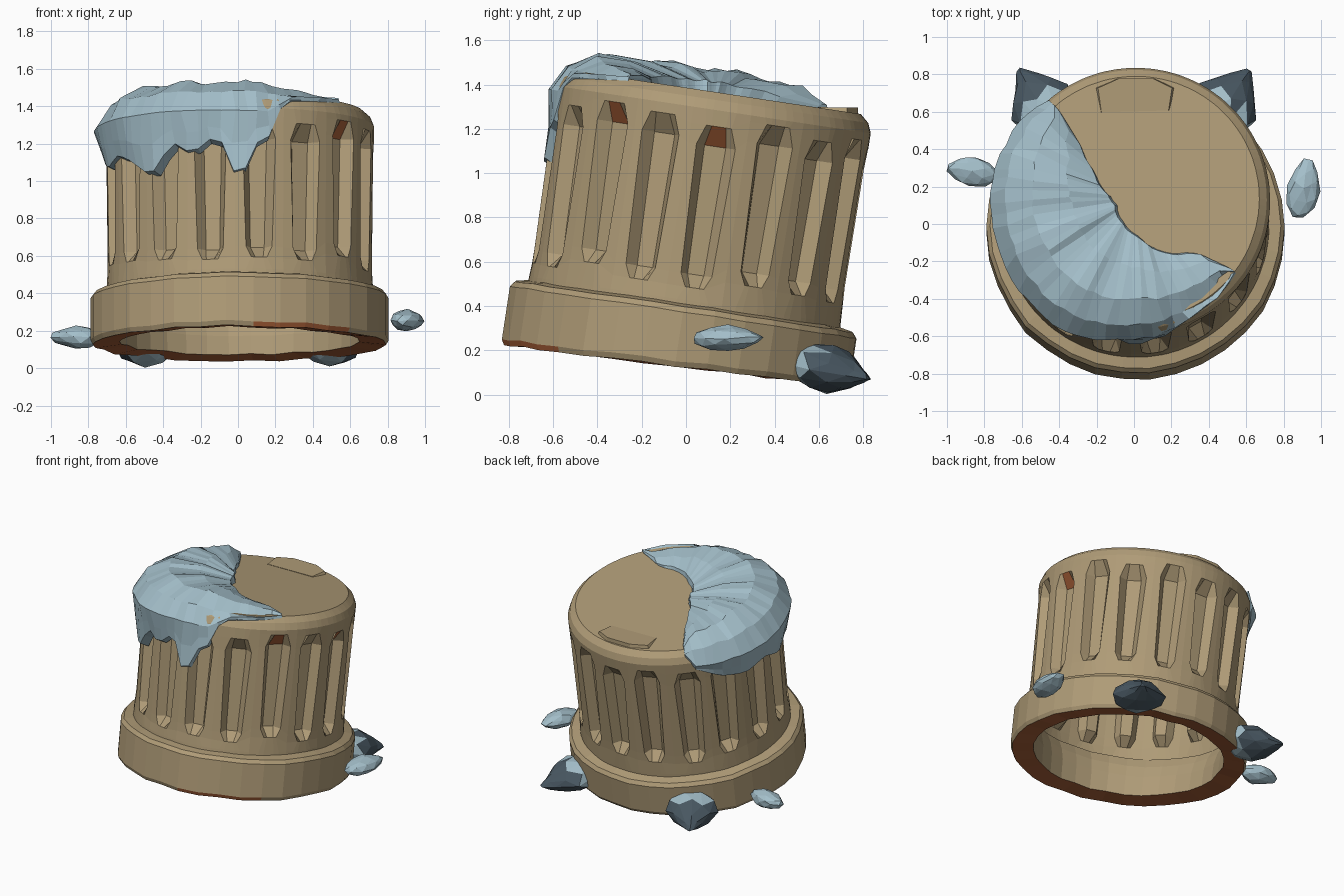
import bpy, bmesh, math, random
from mathutils import Matrix, Vector

if "Cube" in bpy.data.objects:
    bpy.data.objects.remove(bpy.data.objects["Cube"])

random.seed(4)
TILT = Matrix.Translation((0.01, -0.05, 0.13)) @ Matrix.Rotation(math.radians(-8.6), 4, 'X')


def mat(name, rgb):
    m = bpy.data.materials.new(name)
    m.diffuse_color = (*rgb, 1)
    m.use_nodes = True
    m.node_tree.nodes["Principled BSDF"].inputs["Base Color"].default_value = m.diffuse_color
    return m


TAN = mat("tan stone", (0.43, 0.33, 0.185))
RUST = mat("rust brown", (0.42, 0.125, 0.043))
BLUE = mat("pale blue", (0.37, 0.52, 0.59))
DARK = mat("dark slate", (0.065, 0.095, 0.12))


def finish(name, bm, mats, matrix=TILT, fix=True):
    if fix:
        bmesh.ops.recalc_face_normals(bm, faces=bm.faces)
    me = bpy.data.meshes.new(name)
    bm.to_mesh(me)
    bm.free()
    for m in mats:
        me.materials.append(m)
    ob = bpy.data.objects.new(name, me)
    ob.matrix_world = matrix
    bpy.context.collection.objects.link(ob)
    return ob


def skin(bm, rows, closed=True):
    """Bridge equal-length rows of points with quads; returns faces per row."""
    vs = [[bm.verts.new(p) for p in r] for r in rows]
    out = []
    for a, b in zip(vs, vs[1:]):
        n = len(a)
        out.append([bm.faces.new((a[i], a[(i + 1) % n], b[(i + 1) % n], b[i]))
                    for i in range(n if closed else n - 1)])
    return vs, out


def polar(a, r, z):
    return Vector((r * math.cos(a), r * math.sin(a), z))


def jit(s):
    return random.uniform(-s, s)


def table(t, x):
    for (x0, y0), (x1, y1) in zip(t, t[1:]):
        if x <= x1:
            return y0 + (y1 - y0) * (x - x0) / (x1 - x0)
    return t[-1][1]


# Fluted drum: five columns per flute, the middle two sunk into a groove
N, STEP = 17, math.tau / 17
variation = [(jit(0.03), jit(0.03), jit(0.012)) for _ in range(N)]
# height, radius, edge half-angle, floor half-angle, groove depth
PROFILE = [(0.22, 0.715, .10, .05, 0), (0.30, 0.712, .10, .05, 0), (0.38, 0.708, .06, .03, 0),
           (0.44, 0.707, .10, .058, .065), (1.03, 0.714, .125, .075, .065),
           (1.12, 0.717, .08, .045, 0), (1.17, 0.718, .10, .05, 0),
           (1.215, 0.70, .10, .05, 0), (1.25, 0.66, .10, .05, 0)]
rows = []
for j, (h, r, e, f, d) in enumerate(PROFILE):
    row = []
    for k in range(N):
        c = math.radians(-81.5) + k * STEP
        lo, hi, sw = variation[k]
        z = h + (lo if j in (2, 3) else hi if j in (4, 5) else 0)
        for off, sink in ((-STEP / 2, 0), (-e, 0), (-f, d), (f, d), (e, 0)):
            row.append(polar(c + off + (sw if off != -STEP / 2 else 0), r - sink, z))
    rows.append(row)
bm = bmesh.new()
vs, faces = skin(bm, rows)
bm.faces.new(vs[-1])
chips = [faces[4][k * 5 + 2] for k in (2, 4)]       # worn groove tops
bmesh.ops.inset_individual(bm, faces=chips, thickness=.014)
for f in chips:
    f.material_index = 1
finish("fluted_drum", bm, [TAN, RUST], fix=False)

# Chipped lip at the back of the flat top
bm = bmesh.new()
outline = [(-.20, .47), (.19, .48), (.21, .60), (.10, .65), (-.10, .65), (-.22, .60)]
skin_rows = [[Vector((x, y, 1.235)) for x, y in outline],
             [Vector((x * .92, y * .99, 1.252 + (y - .47) * .14)) for x, y in outline]]
vs, _ = skin(bm, skin_rows)
bm.faces.new(vs[1])
finish("top_lip", bm, [TAN])

# Foot ring: chunky uneven band, rust underside, open in the middle
bm = bmesh.new()
SIDES = 34
wob = [(jit(.005), jit(.006)) for _ in range(SIDES)]
RING = [(.70, .29), (.665, .22), (.645, .14), (.64, .01), (.782, -.005),
        (.795, .02), (.795, .245), (.775, .27), (.70, .285)]
rows = []
for j, (r, h) in enumerate(RING):
    row = []
    for i in range(SIDES):
        a = math.tau * i / SIDES
        dr, dz = wob[i]
        lift = 0.03 * max(0, math.sin(a)) - .015 * max(0, -math.sin(a)) + dz if h < .1 else dz * .5
        row.append(polar(a, r + dr, h + lift))
    rows.append(row)
_, faces = skin(bm, rows)
for f in faces[3]:
    f.material_index = 1
for i, f in enumerate(faces[4]):        # rust creeping up the front right edge
    if 26 <= i <= 29:
        f.material_index = 1
finish("foot_ring", bm, [TAN, RUST])

# Slime draped over the front left of the rim
INNER = [(131, .60), (134, .42), (148, .24), (175, .13), (200, .10), (245, .14),
         (275, .20), (288, .27), (304, .35), (312, .38), (318, .44), (323, .62)]
DROP = [(131, 1.2), (136, 1.1), (150, 1.0), (165, .95), (180, .98), (195, .90), (208, .95),
        (218, .90), (228, .82), (234, .83), (240, .98), (250, .90), (256, .98), (262, .98),
        (265, .83), (271, .77), (276, .95), (283, 1.0), (288, 1.16), (293, 1.2), (323, 1.22)]
OUTER = [(131, .70), (138, .74), (160, .77), (200, .78), (235, .80), (255, .775), (265, .755),
         (280, .735), (290, .715), (300, .695), (323, .67)]
THICK = [(131, .02), (142, .08), (165, .10), (210, .10), (235, .085), (284, .08), (298, .05), (323, .02)]
cols = []
count = 38
for i in range(count + 1):
    t = 131 + 192 * i / count
    a = math.radians(t)
    ri, d, R, th = (table(q, t) for q in (INNER, DROP, OUTER, THICK))
    z = max(1.13, d + .02)
    th *= 1 + .10 * math.sin(t * .19)
    side = max(.725, R - .05) if R > .725 else R
    low = max(side, R - .025) if R > .725 else R
    pts = [(ri, 1.235), (ri + .02, 1.25 + .45 * th), (ri + .35 * (R - ri), 1.25 + .95 * th),
           (ri + .66 * (R - ri), 1.25 + th), (ri + .88 * (R - ri), 1.22 + .5 * th),
           (R, z + .02), (low, (z + d) / 2 + .01), (side, d + .02), (.685, d)]
    edge = i in (0, count)
    cols.append([polar(a + (0 if edge or j > 6 else jit(.02)), r + (jit(.008) if 1 < j < 6 else 0),
                       h + (jit(.008) * th / .1 if 1 < j < 5 else 0))
                 for j, (r, h) in enumerate(pts)])
bm = bmesh.new()
vs, _ = skin(bm, cols, closed=False)
bm.faces.new(vs[0])
bm.faces.new(vs[-1])
finish("slime_cap", bm, [BLUE])


# Rounded low-poly limbs, tapering along their own +x direction
def limb(name, loc, size, yaw, pitch, taper, mats, split=None):
    bm = bmesh.new()
    bmesh.ops.create_icosphere(bm, subdivisions=2, radius=1)
    for v in bm.verts:
        s = 1 - taper * max(0, v.co.x)
        v.co = Vector((v.co.x * size[0], v.co.y * size[1] * s, v.co.z * size[2] * s))
        v.co += Vector((jit(.006), jit(.006), jit(.006)))
    if split is not None:
        for f in bm.faces:
            f.material_index = int(f.calc_center_median().x < split)
    rot = Matrix.Rotation(math.radians(yaw), 4, 'Z') @ Matrix.Rotation(math.radians(pitch), 4, 'Y')
    finish(name, bm, mats, Matrix.Translation(loc) @ rot)


# Clawed back feet with pale heels
for side, name in ((1, "right"), (-1, "left")):
    yaw = 57 if side > 0 else 123
    limb(name + "_back_claw", (side * .505, .655, .115), (.22, .18, .112), yaw, 12, .78,
         [DARK, BLUE], -.02)

# Small side paddles
limb("right_paddle", (.905, .19, .255), (.165, .09, .058), 80, 0, .25, [BLUE])
limb("left_paddle", (-.865, .28, .165), (.138, .08, .06), 170, 0, .25, [BLUE])
